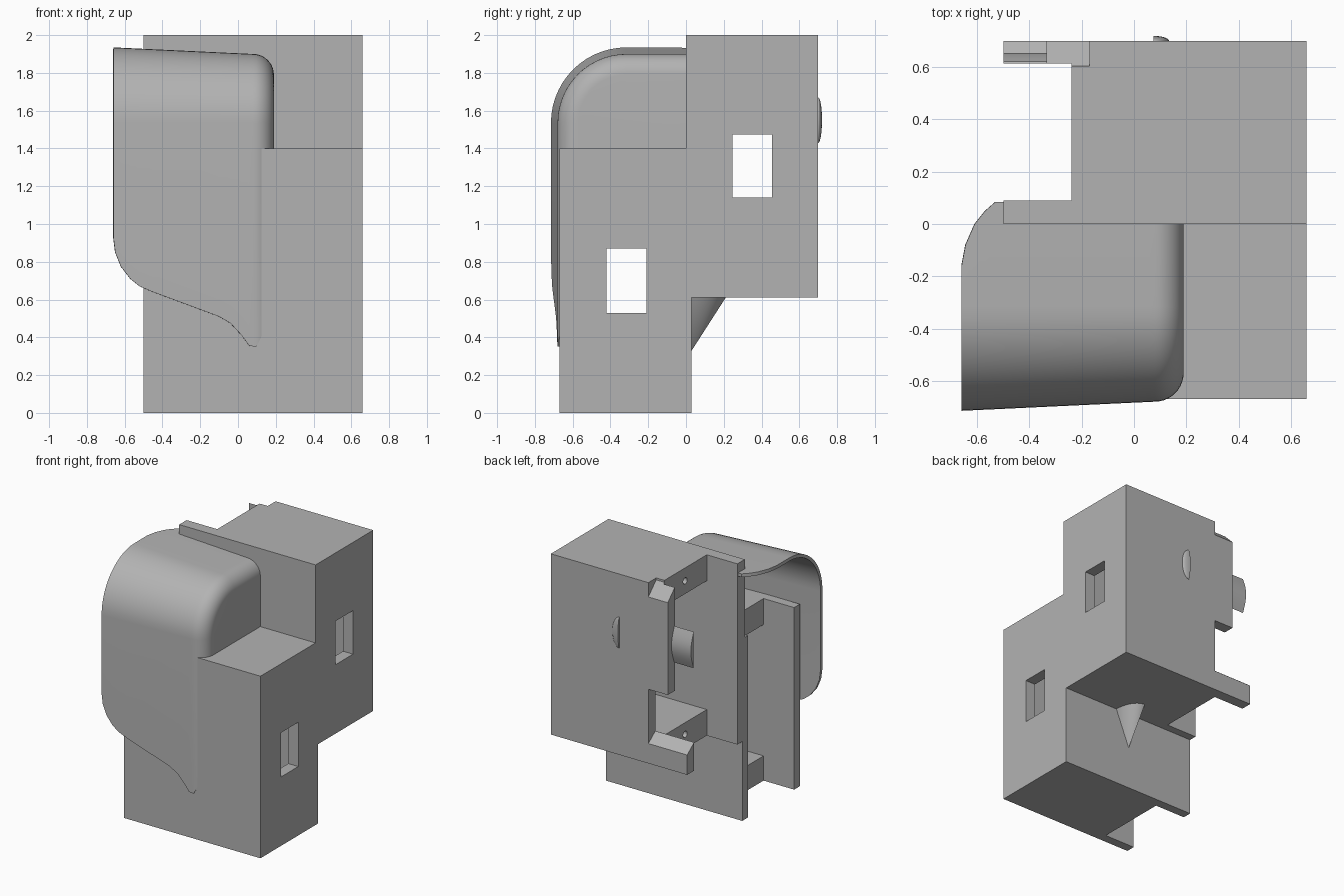
import bpy, bmesh, math

if "Cube" in bpy.data.objects:
    bpy.data.objects.remove(bpy.data.objects["Cube"], do_unlink=True)

grey = bpy.data.materials.new("plain_grey")
grey.use_nodes = True
COLOR = (0.45, 0.45, 0.45, 1)
grey.diffuse_color = COLOR
grey.node_tree.nodes["Principled BSDF"].inputs["Base Color"].default_value = COLOR


def make(name, bm):
    bmesh.ops.recalc_face_normals(bm, faces=bm.faces)
    mesh = bpy.data.meshes.new(name)
    bm.to_mesh(mesh)
    bm.free()
    mesh.materials.append(grey)
    ob = bpy.data.objects.new(name, mesh)
    bpy.context.collection.objects.link(ob)
    return ob


def activate(ob):
    bpy.ops.object.select_all(action='DESELECT')
    ob.select_set(True)
    bpy.context.view_layer.objects.active = ob


def smooth(ob):
    activate(ob)
    bpy.ops.object.shade_smooth_by_angle(angle=math.radians(35))


def prism(name, outline, x0, x1):
    """Extrude a (y, z) outline along x."""
    bm = bmesh.new()
    face = bm.faces.new([bm.verts.new((x0, y, z)) for y, z in outline])
    ext = bmesh.ops.extrude_face_region(bm, geom=[face])["geom"]
    bmesh.ops.translate(bm, vec=(x1 - x0, 0, 0),
                        verts=[v for v in ext if isinstance(v, bmesh.types.BMVert)])
    return make(name, bm)


def cut(target, cutter):
    mod = target.modifiers.new("cut", 'BOOLEAN')
    mod.operation, mod.solver, mod.object = 'DIFFERENCE', 'EXACT', cutter
    activate(target)
    bpy.ops.object.modifier_apply(modifier=mod.name)
    bpy.data.objects.remove(cutter, do_unlink=True)


def cut_box(target, x0, x1, y0, y1, z0, z1):
    cut(target, prism("cutter", [(y0, z0), (y1, z0), (y1, z1), (y0, z1)], x0, x1))


# Stepped hollow housing, open on one side
housing = prism("housing", [(-.67, 0), (.03, 0), (.03, .61), (.7, .61),
                            (.7, 2), (0, 2), (0, 1.4), (-.67, 1.4)], -.5, .66)
OUT, RAIL, WALL = -.6, -.24, .575
for y0, y1, z0, z1 in ((-.6, -.04, .19, 1.2), (.09, .615, .81, 1.8)):
    cut_box(housing, OUT, WALL, y0, y1, z0, z1)            # cavity
    cut_box(housing, OUT, RAIL, y0, y1, z0 - .3, z1 + .3)  # set-back rails
    for z in (z0 - .09, z1 + .1):                          # screw holes
        ring = [(( y0 + y1) / 2 + .025 * math.cos(a), z + .025 * math.sin(a))
                for a in (math.tau * i / 16 for i in range(16))]
        cut(housing, prism("cutter", ring, RAIL - .1, RAIL + .2))

# Side windows
cut_box(housing, .5, .7, .245, .455, 1.14, 1.475)
cut_box(housing, .5, .7, -.42, -.21, .53, .87)

# Back wall cut-outs and sloped tab tops
cut_box(housing, OUT, -.335, .605, .8, .9, 2.1)
cut_box(housing, OUT, -.17, .605, .8, .9, 1.18)
cut(housing, prism("cutter", [(.605, 1.985), (.71, 1.88), (.71, 2.1), (.605, 2.1)], OUT, -.17))
cut(housing, prism("cutter", [(.605, .835), (.71, .755), (.71, .95), (.605, .95)], OUT, -.17))

# Curved snap tab on the open side
arc = [(.62 + .035 * math.sin(math.pi * i / 12), 1.4 + .28 * i / 12) for i in range(13)]
smooth(prism("snap_tab", arc, -.5, -.33))

# Half dome on the back wall
bm = bmesh.new()
bmesh.ops.create_uvsphere(bm, u_segments=32, v_segments=16, radius=1)
for v in bm.verts:
    v.co = (.075 + .06 * v.co.x, .7 + .02 * v.co.y, 1.55 + .12 * v.co.z)
dome = make("back_bump", bm)
cut_box(dome, -.1, .075, .5, .9, 1.3, 1.8)
smooth(dome)

# Quarter cone under the back block
bm = bmesh.new()
tip = bm.verts.new((.075, .03, .33))
axis = bm.verts.new((.075, .03, .61))
rim = [bm.verts.new((.075 + .115 * math.cos(a), .03 + .18 * math.sin(a), .61))
       for a in (math.pi / 2 * i / 12 for i in range(13))]
for a, b in zip(rim, rim[1:]):
    bm.faces.new((tip, a, b))
    bm.faces.new((axis, b, a))
bm.faces.new((tip, axis, rim[0]))
bm.faces.new((tip, rim[-1], axis))
smooth(make("under_cone", bm))


# Curved cowl: columns across x, each with an inset, a lower end and a rear end
def lerp(points, x):
    for (xa, a), (xb, b) in zip(points, points[1:]):
        if x <= xb:
            return a + (b - a) * max(0, x - xa) / (xb - xa)
    return points[-1][1]


LOWER = [(-.66, .93), (-.65, .85), (-.62, .775), (-.57, .71), (-.52, .67), (-.45, .64),
         (-.1, .51), (-.04, .475), (.02, .41), (.06, .355), (.1, .35), (.13, .42)]
REAR = [(-.66, -.16), (-.645, -.08), (-.61, 0), (-.57, .05), (-.53, .085)]
xs = sorted({p[0] for p in LOWER + REAR if p[0] < .08})
columns = [(x, .035 * (x + .66) / .74) for x in xs]
columns += [(.08 + .11 * math.sin(a), .145 - .11 * math.cos(a))
            for a in (math.pi / 2 * i / 10 for i in range(11))]
bm = bmesh.new()
grid = []
for x, inset in columns:
    low = lerp(LOWER, x) if x < .14 else 1.3
    r = .4 - inset
    path = [(-.315 - r, low)]
    path += [(-.315 - r * math.cos(a), 1.535 + r * math.sin(a))
             for a in (math.pi / 2 * i / 14 for i in range(15))]
    path.append((lerp(REAR, x), 1.535 + r))
    grid.append([bm.verts.new((x, y, z)) for y, z in path])
for c, d in zip(grid, grid[1:]):
    for i in range(len(c) - 1):
        bm.faces.new((c[i], d[i], d[i + 1], c[i + 1]))
bm.faces.new(grid[-1] + [bm.verts.new((.19, .085, 1.3))])  # side wall
cowl = make("cowl", bm)
# Thicken toward the inside of the curve
front = min(cowl.data.polygons, key=lambda p: p.center.y)
shell = cowl.modifiers.new("thickness", 'SOLIDIFY')
shell.thickness = .025
shell.offset = -1 if front.normal.y < 0 else 1
activate(cowl)
bpy.ops.object.modifier_apply(modifier=shell.name)
smooth(cowl)
